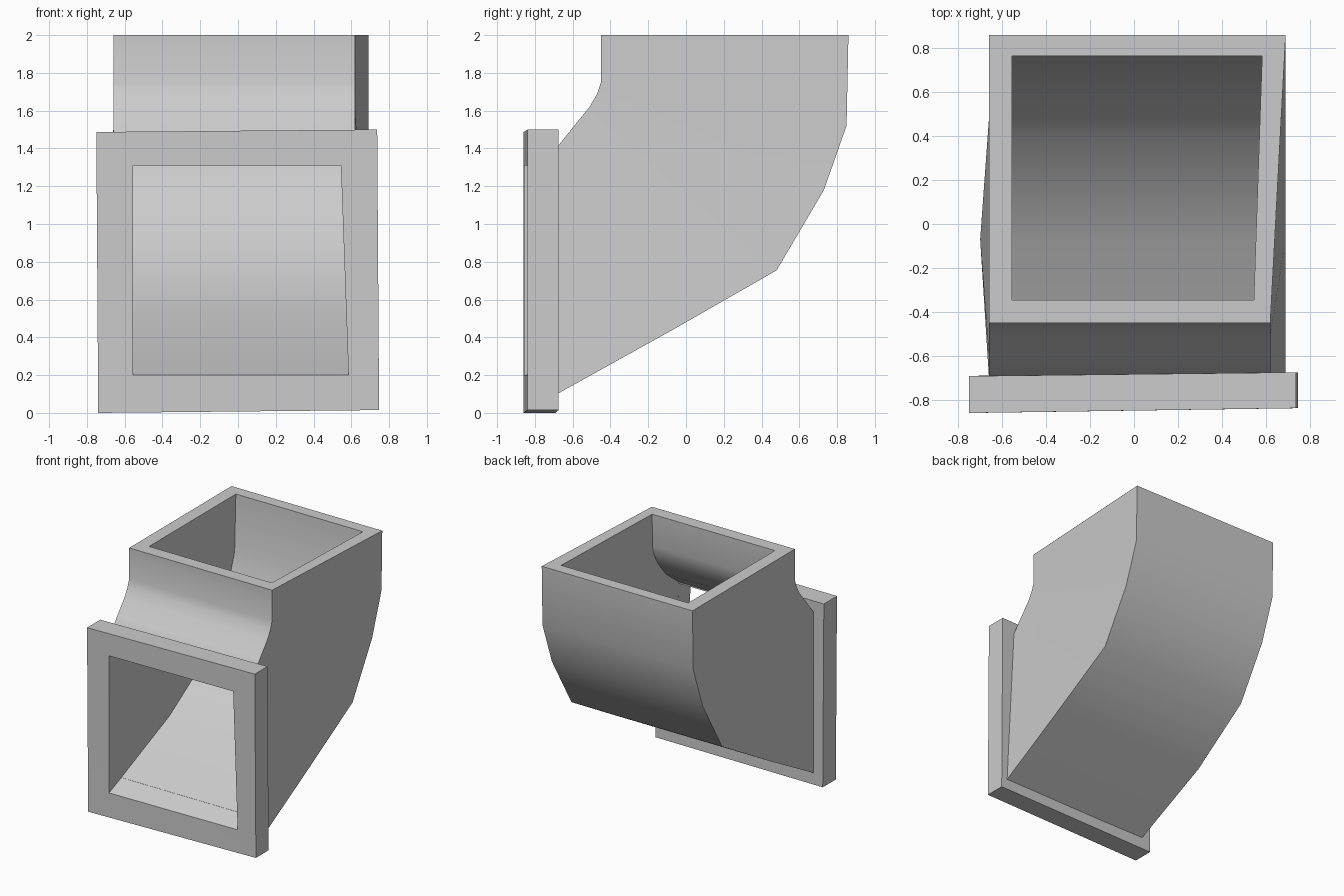
import bpy, bmesh, math

if "Cube" in bpy.data.objects:
    bpy.data.objects.remove(bpy.data.objects["Cube"])


def make_tube(name, outer, inner):
    """Hollow walled tube: outer and inner are lists of 4-corner sections."""
    bm = bmesh.new()

    def skin(sections):
        rings = [[bm.verts.new(p) for p in s] for s in sections]
        for a, b in zip(rings, rings[1:]):
            for i in range(4):
                j = (i + 1) % 4
                bm.faces.new((a[i], a[j], b[j], b[i]))
        return rings[0], rings[-1]

    # Join the two skins with a rim at each end
    for a, b in zip(skin(outer), skin(inner)):
        for i in range(4):
            j = (i + 1) % 4
            bm.faces.new((a[i], a[j], b[j], b[i]))
    bmesh.ops.recalc_face_normals(bm, faces=bm.faces)
    mesh = bpy.data.meshes.new(name)
    bm.to_mesh(mesh)
    bm.free()
    mesh.shade_smooth()
    mesh.set_sharp_from_angle(angle=math.radians(40))
    obj = bpy.data.objects.new(name, mesh)
    bpy.context.collection.objects.link(obj)
    return obj


def section(heel, throat, left, right_heel, right_throat, heel_left=None):
    """Corners from a heel (y, z) and throat (y, z) point of the bend."""
    hl = left if heel_left is None else heel_left
    return [(hl, *heel), (right_heel, *heel), (right_throat, *throat), (left, *throat)]


# Bent duct: slightly wider along the heel on the right side
heel = [(-.70, .09), (-.07, .44), (.48, .755), (.73, 1.18), (.85, 1.52), (.86, 2)]
throat = [(-.70, 1.385), (-.60, 1.51), (-.51, 1.62), (-.47, 1.69), (-.45, 1.75), (-.45, 2)]
outer = [section(h, t, -.66, .69, .62, -.70 if i == 1 else None)
         for i, (h, t) in enumerate(zip(heel, throat))]

heel_in = [(-.70, .265), (-.08, .53), (.41, .84), (.64, 1.22), (.75, 1.54), (.765, 2)]
throat_in = [(-.70, 1.31), (-.52, 1.45), (-.42, 1.57), (-.37, 1.66), (-.35, 1.74), (-.345, 2)]
inner = [section(h, t, -.555, .583, .545) for h, t in zip(heel_in, throat_in)]
make_tube("bent_duct", outer, inner)

# Slightly crooked square flange around the mouth
corners = [(-.74, .0), (.747, .015), (.737, 1.50), (-.75, 1.487)]


def flange_ring(y_left, y_right):
    return [(x, y_left if x < 0 else y_right, z) for x, z in corners]


mouth = section((-.85, .2), (-.85, 1.31), -.555, .585, .545)
for i in (0, 3):
    mouth[i] = (mouth[i][0], -.857, mouth[i][2])
for i in (1, 2):
    mouth[i] = (mouth[i][0], -.84, mouth[i][2])
make_tube("mouth_flange",
          [flange_ring(-.86, -.838), flange_ring(-.692, -.675)],
          [mouth, section((-.685, .27), (-.685, 1.31), -.555, .583, .545)])
